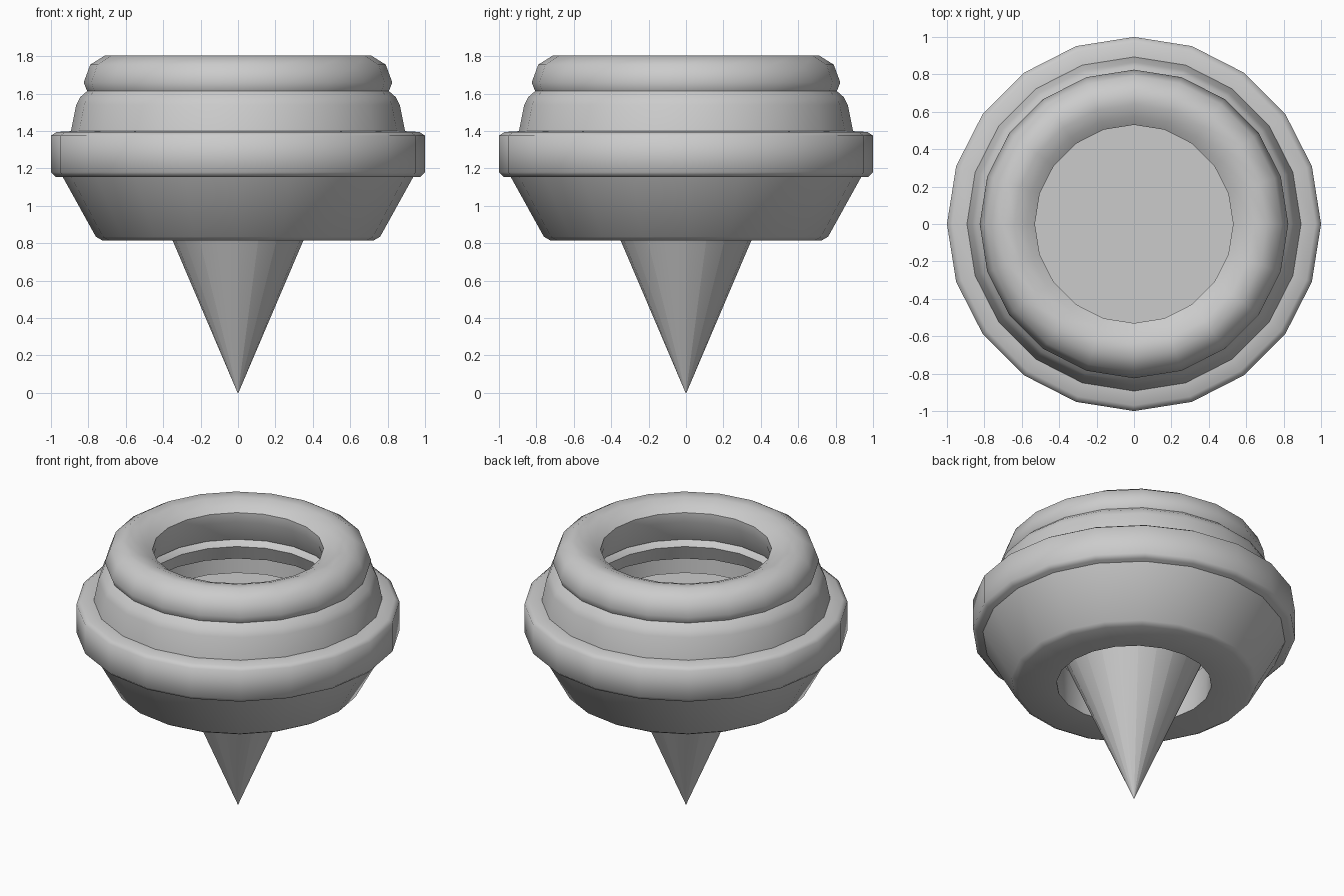
import bpy
import math

SIDES = 20

if "Cube" in bpy.data.objects:
    bpy.data.objects.remove(bpy.data.objects["Cube"])

# Single grey material
grey = bpy.data.materials.new("plain_grey")
grey.use_nodes = True
colour = (0.6, 0.6, 0.6, 1)
grey.diffuse_color = colour
grey.node_tree.nodes["Principled BSDF"].inputs["Base Color"].default_value = colour


def finish(obj, name, angle):
    obj.name = name
    obj.data.materials.append(grey)
    bpy.ops.object.select_all(action="DESELECT")
    obj.select_set(True)
    bpy.context.view_layer.objects.active = obj
    bpy.ops.object.shade_smooth_by_angle(angle=math.radians(angle))


def ring(name, profile, angle):
    """Revolve a closed (radius, height) section, listed anticlockwise."""
    n = len(profile)
    verts = []
    for s in range(SIDES):
        a = math.tau * s / SIDES
        verts += [(r * math.cos(a), r * math.sin(a), z) for r, z in profile]
    faces = []
    for s in range(SIDES):
        here, there = s * n, (s + 1) % SIDES * n
        for i in range(n):
            j = (i + 1) % n
            faces.append((here + i, there + i, there + j, here + j))
    mesh = bpy.data.meshes.new(name)
    mesh.from_pydata(verts, [], faces)
    obj = bpy.data.objects.new(name, mesh)
    bpy.context.collection.objects.link(obj)
    finish(obj, name, angle)


# Rounded rim, sloping in to a crisp lip around the opening
ring("top_rim", [(0.60, 1.53), (0.75, 1.53), (0.805, 1.61), (0.825, 1.66),
                 (0.79, 1.755), (0.71, 1.805), (0.64, 1.80),
                 (0.575, 1.775), (0.53, 1.745), (0.53, 1.68)], 42)

# Shoulder under the rim
ring("shoulder", [(0.62, 1.39), (0.895, 1.39), (0.865, 1.54), (0.845, 1.58),
                  (0.805, 1.615), (0.62, 1.54), (0.58, 1.49)], 50)

# Widest band
ring("outer_band", [(0.63, 1.155), (0.975, 1.155), (1.0, 1.18), (1.0, 1.375),
                    (0.97, 1.395), (0.88, 1.40), (0.64, 1.40)], 62)

# Tapered underside with a round opening
ring("lower_body", [(0.48, 0.815), (0.725, 0.815), (0.76, 0.835),
                    (0.94, 1.16), (0.56, 1.16), (0.48, 1.06)], 50)

# Spike, whose flat base is the floor inside the opening
height = 1.32
bpy.ops.mesh.primitive_cone_add(vertices=SIDES, radius1=0.565, radius2=0.002, depth=height,
                                location=(0, 0, height / 2), rotation=(math.pi, 0, 0))
finish(bpy.context.object, "spike", 50)
